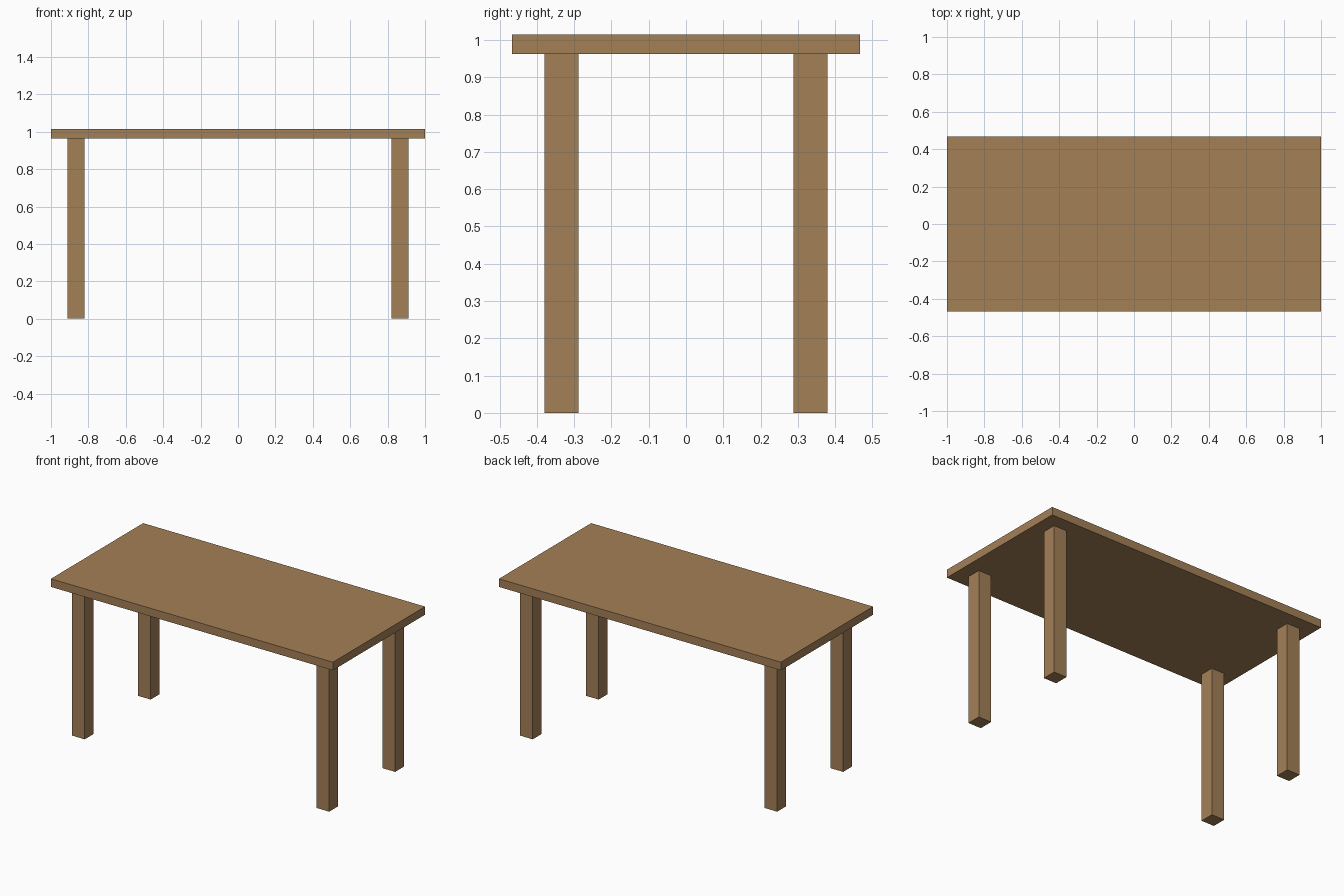
import bpy

if "Cube" in bpy.data.objects:
    bpy.data.objects.remove(bpy.data.objects["Cube"])

wood = bpy.data.materials.new("wood")
wood.diffuse_color = (0.37, 0.215, 0.094, 1.0)
wood.use_nodes = True
wood.node_tree.nodes["Principled BSDF"].inputs["Base Color"].default_value = wood.diffuse_color


def box(name, center, size):
    bpy.ops.mesh.primitive_cube_add(size=1, location=center)
    obj = bpy.context.object
    obj.name = name
    obj.scale = size
    bpy.ops.object.transform_apply(location=False, rotation=False, scale=True)
    obj.data.materials.append(wood)
    return obj


TOP, UNDERSIDE = 1.015, 0.963
LEG = 0.091

# Table top
box("table_top", (0, 0, (TOP + UNDERSIDE) / 2), (2.0, 0.934, TOP - UNDERSIDE))

# Four square legs, inset from the corners
for side_x, sx in (("left", -1), ("right", 1)):
    for side_y, sy in (("front", -1), ("back", 1)):
        box(f"{side_y}_{side_x}_leg",
            (sx * 0.867, sy * 0.334, UNDERSIDE / 2),
            (LEG, LEG, UNDERSIDE))
